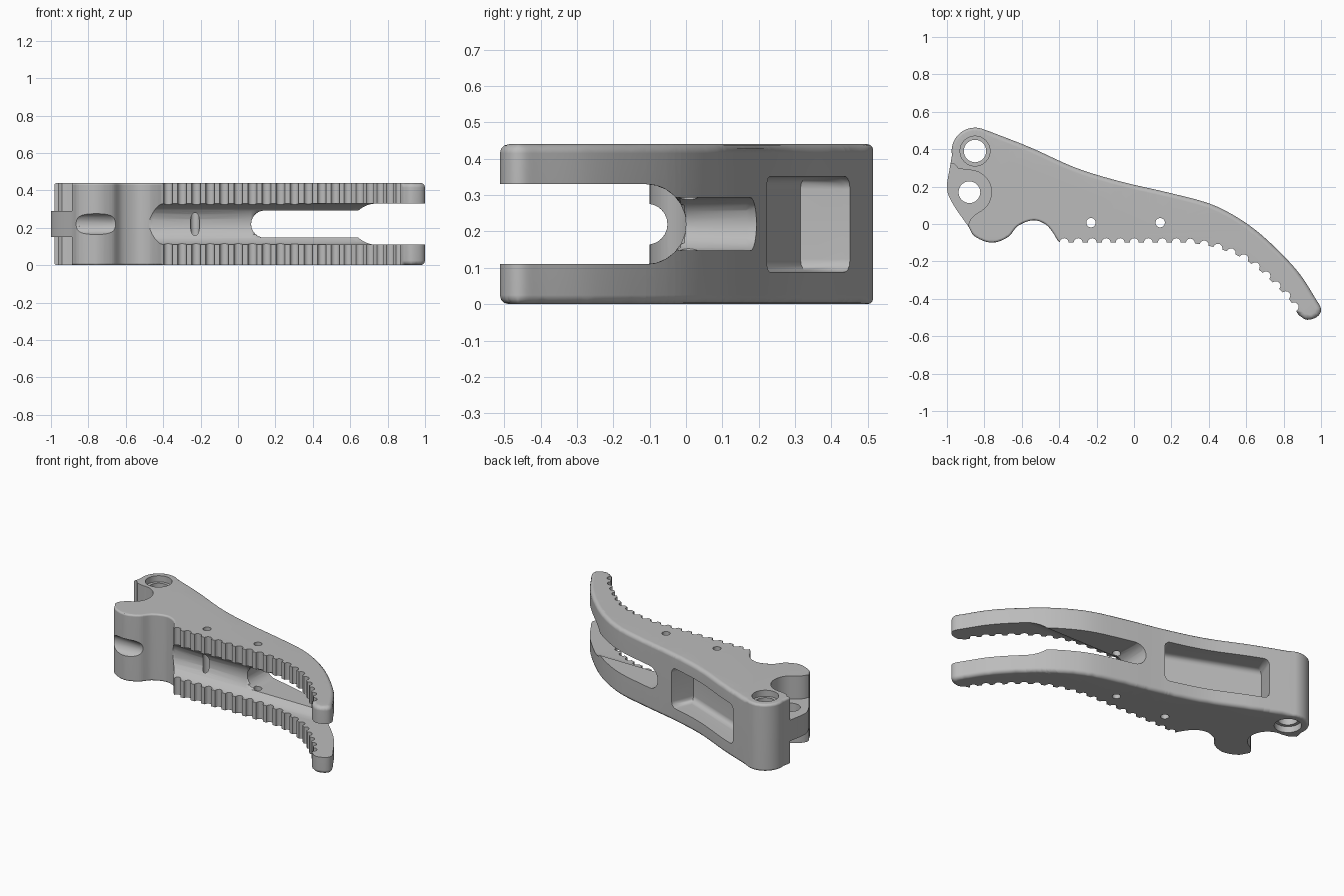
import bpy, bmesh, math
from mathutils import Vector
from mathutils.geometry import delaunay_2d_cdt, intersect_point_line

HEIGHT = 0.44
MID = HEIGHT / 2

cube = bpy.data.objects.get("Cube")
if cube:
    bpy.data.objects.remove(cube, do_unlink=True)

metal = bpy.data.materials.new("grey_metal")
metal.use_nodes = True
metal.diffuse_color = (0.5, 0.5, 0.5, 1)
metal.node_tree.nodes["Principled BSDF"].inputs["Base Color"].default_value = (0.5, 0.5, 0.5, 1)


def spline(points, steps=6):
    """Smooth open curve through the points."""
    p = [Vector(q) for q in points]
    p = [2 * p[0] - p[1]] + p + [2 * p[-1] - p[-2]]
    out = []
    for a, b, c, d in zip(p, p[1:], p[2:], p[3:]):
        for i in range(steps):
            t = i / steps
            out.append(0.5 * (2 * b + (c - a) * t + (2 * a - 5 * b + 4 * c - d) * t * t
                              + (3 * b - a - 3 * c + d) * t ** 3))
    return out + [p[-2]]


def arc(cx, cy, r, start, end, n=24):
    angles = [math.radians(start + (end - start) * i / n) for i in range(n + 1)]
    return [Vector((cx + r * math.cos(a), cy + r * math.sin(a))) for a in angles]


def circle(cx, cy, r, n=32):
    return arc(cx, cy, r, 0, 360, n)[:-1]


def inside(p, loop):
    odd = False
    for a, b in zip(loop, loop[1:] + loop[:1]):
        if (a.y > p.y) != (b.y > p.y) and p.x < a.x + (b.x - a.x) * (p.y - a.y) / (b.y - a.y):
            odd = not odd
    return odd


def dome(d, r):
    """Half width of a round-ended cut at distance d past its centre line."""
    h = math.sqrt(max(r * r - max(d, 0) ** 2, 0))
    return h if h > 0.001 else 0


def drop(d, r):
    """How far a fillet of radius r falls at distance d from the wall."""
    return 0 if d >= r else r - math.sqrt(max(r * r - (r - max(d, 0)) ** 2, 0))


# Lever outline: pivot end, back edge, toothed edge, knob and tongue
pivot = arc(-0.85, 0.39, 0.125, 190, 65)
back = spline([(-0.77, 0.494), (-0.556, 0.41), (-0.31, 0.3), (-0.075, 0.228),
               (0.166, 0.172), (0.38, 0.117), (0.513, 0.058), (0.647, -0.03),
               (0.78, -0.15), (0.888, -0.27), (0.968, -0.395), (1.0, -0.455),
               (0.98, -0.495), (0.925, -0.512), (0.88, -0.487)])
toothed = spline([(0.87, -0.47), (0.835, -0.41), (0.754, -0.325), (0.663, -0.24),
                  (0.567, -0.175), (0.433, -0.125), (0.3, -0.102), (0.15, -0.1),
                  (-0.395, -0.1)])
knob = spline([(-0.41, -0.085), (-0.438, -0.04), (-0.476, 0.0), (-0.54, 0.02),
               (-0.62, -0.01), (-0.674, -0.07), (-0.76, -0.1), (-0.85, -0.067),
               (-0.888, -0.01), (-0.967, 0.105), (-1.0, 0.19), (-0.985, 0.3)])
outline, fillets = [], []
for run, radius in ((pivot, 0.016), (back, 0.025), (toothed, 0), (knob, 0.012)):
    outline += run
    fillets += [radius] * len(run)

# Bites above and below the tongue, and the pivot counterbores
bite = arc(-0.88, 0.17, 0.118, 95, -55) + [
    Vector(p) for p in ((-0.85, 0.05), (-0.875, 0.025), (-0.89, -0.012), (-1.1, -0.03),
                        (-1.1, 0.32), (-0.96, 0.32), (-0.94, 0.298))]
bore = circle(-0.85, 0.39, 0.08)

# Pivot hole, tongue hole, cross pin holes and evenly stepped tooth notches
holes = [circle(-0.85, 0.39, 0.06), circle(-0.88, 0.17, 0.058),
         circle(-0.23, 0.007, 0.025), circle(0.14, 0.007, 0.025)]
travelled, next_at = 0, 0.03
for a, b in zip(toothed, toothed[1:]):
    length = (b - a).length
    while next_at <= travelled + length:
        c = a.lerp(b, (next_at - travelled) / length)
        holes.append(circle(c.x, c.y, 0.024, 16))
        next_at += 0.075
    travelled += length

# Tilted back pocket, measured by its distance from the end walls and floor
COS, SIN = math.cos(math.radians(21.5)), math.sin(math.radians(21.5))
POCKET = Vector((-0.355, 0.335))


def pocket_depth(p):
    d = p - POCKET
    return min(0.325 - abs(d.x * COS - d.y * SIN), d.x * SIN + d.y * COS + 0.15)


def pocket_loop(d):
    u, w = 0.325 - d, d - 0.15
    return [POCKET + Vector((x * COS + y * SIN, y * COS - x * SIN))
            for x, y in ((-u, w), (u, w), (u, 0.2), (-u, 0.2))]


# Hollows around the mid plane: where each applies, and its half height there
SLOT_FRONT = -0.0277
hollows = {
    "jaw_channel": (lambda p: p.x > -0.54 and p.y < 0, lambda p: dome(p.y + 0.11, 0.11)),
    "knob_groove": (lambda p: p.x < -0.54 and p.y < -0.051, lambda p: dome(p.y + 0.107, 0.056)),
    "back_slot": (lambda p: p.x > 0.07 and p.y > SLOT_FRONT, lambda p: dome(0.143 - p.x, 0.073)),
    "back_pocket": (lambda p: pocket_depth(p) > 0,
                    lambda p: 0.131 - drop(pocket_depth(p), 0.035)),
}

# Plan lines: every contour, fillet step and curve step
loops = [outline, bite, bore] + holes
loops += [pocket_loop(0.035 * f) for f in (0, 0.134, 0.5, 1)]
inward = []
for i in range(len(outline)):
    d = (outline[(i + 1) % len(outline)] - outline[i - 1]).normalized()
    inward.append(Vector((d.y, -d.x)))
for f in (0.134, 0.5, 1):
    loops.append([p + n * r * f for p, n, r in zip(outline, inward, fillets)])
lines = [((0.07, SLOT_FRONT), (1.2, SLOT_FRONT))]
for step in range(7):
    s = math.sin(math.radians(15 * step))
    lines += [((-0.54, 0.11 * s - 0.11), (1.2, 0.11 * s - 0.11)),
              ((-1.2, 0.056 * s - 0.107), (-0.54, 0.056 * s - 0.107)),
              ((0.143 - 0.073 * s, SLOT_FRONT), (0.143 - 0.073 * s, 0.5))]
points, links = [], []
for loop in loops + [[Vector(p) for p in line] for line in lines]:
    first, n = len(points), len(loop)
    points += loop
    links += [(first + i, first + (i + 1) % n) for i in range(n if n > 2 else 1)]
plan, _, triangles, *_ = delaunay_2d_cdt(points, links, [], 0, 1e-5)

# Height of the rounded rim over each plan point
rim = [(a, b, ra, rb) for a, b, ra, rb in zip(outline, outline[1:] + outline[:1],
                                              fillets, fillets[1:] + fillets[:1]) if ra + rb > 0]
rim_cache = {}


def rim_height(i):
    if i not in rim_cache:
        fall, p = 0, plan[i]
        for a, b, ra, rb in rim:
            t = min(max(intersect_point_line(p, a, b)[1], 0), 1)
            fall = max(fall, drop((p - a.lerp(b, t)).length, ra + (rb - ra) * t))
        rim_cache[i] = HEIGHT - fall
    return rim_cache[i]


# Upper half of the lever as plan cells with a top and an underside
cells, owner = [], {}
for tri in triangles:
    a, b, c = (plan[i] for i in tri)
    centre = (a + b + c) / 3
    if not inside(centre, outline) or any(inside(centre, h) for h in holes):
        continue
    ids = list(tri) if (b - a).cross(c - a) > 0 else list(reversed(tri))
    if inside(centre, bite):
        top = {i: MID + 0.069 for i in ids}
    elif inside(centre, bore):
        top = {i: HEIGHT - 0.04 for i in ids}
    else:
        top = {i: rim_height(i) for i in ids}
    cuts = [size for applies, size in hollows.values() if applies(centre)]
    under = {i: MID + max([0] + [size(plan[i]) for size in cuts]) for i in ids}
    for i, j in zip(ids, ids[1:] + ids[:1]):
        owner[i, j] = len(cells)
    cells.append((ids, top, under))

bm = bmesh.new()
corners = {}


def corner(i, z):
    key = (i, round(z, 4))
    if key not in corners:
        corners[key] = bm.verts.new((plan[i].x, plan[i].y, z))
    return corners[key]


def add_face(ring):
    """Add a face and its reflection in the mid plane."""
    for path in ([corner(i, z) for i, z in ring],
                 [corner(i, HEIGHT - z) for i, z in reversed(ring)]):
        path = list(dict.fromkeys(path))
        if len(path) > 2 and bm.faces.get(path) is None:
            bm.faces.new(path)


def wall(i, j, low, high):
    add_face([(i, low[i]), (j, low[j]), (j, max(low[j], high[j])), (i, max(low[i], high[i]))])


# Skin the cells and wall the steps between them
for ids, top, under in cells:
    add_face([(i, top[i]) for i in ids])
    if max(under.values()) > MID:
        add_face([(i, under[i]) for i in reversed(ids)])
    for i, j in zip(ids, ids[1:] + ids[:1]):
        if (j, i) in owner:
            _, next_top, next_under = cells[owner[j, i]]
            wall(i, j, next_top, top)
            wall(i, j, under, next_under)
        else:
            wall(i, j, under, top)

mesh = bpy.data.meshes.new("lever_body")
bm.to_mesh(mesh)
bm.free()
mesh.materials.append(metal)
lever = bpy.data.objects.new("lever_body", mesh)
bpy.context.scene.collection.objects.link(lever)
lever.select_set(True)
bpy.context.view_layer.objects.active = lever
bpy.ops.object.shade_smooth_by_angle(angle=math.radians(32))
lever.modifiers.new("even_shading", "WEIGHTED_NORMAL").keep_sharp = True
